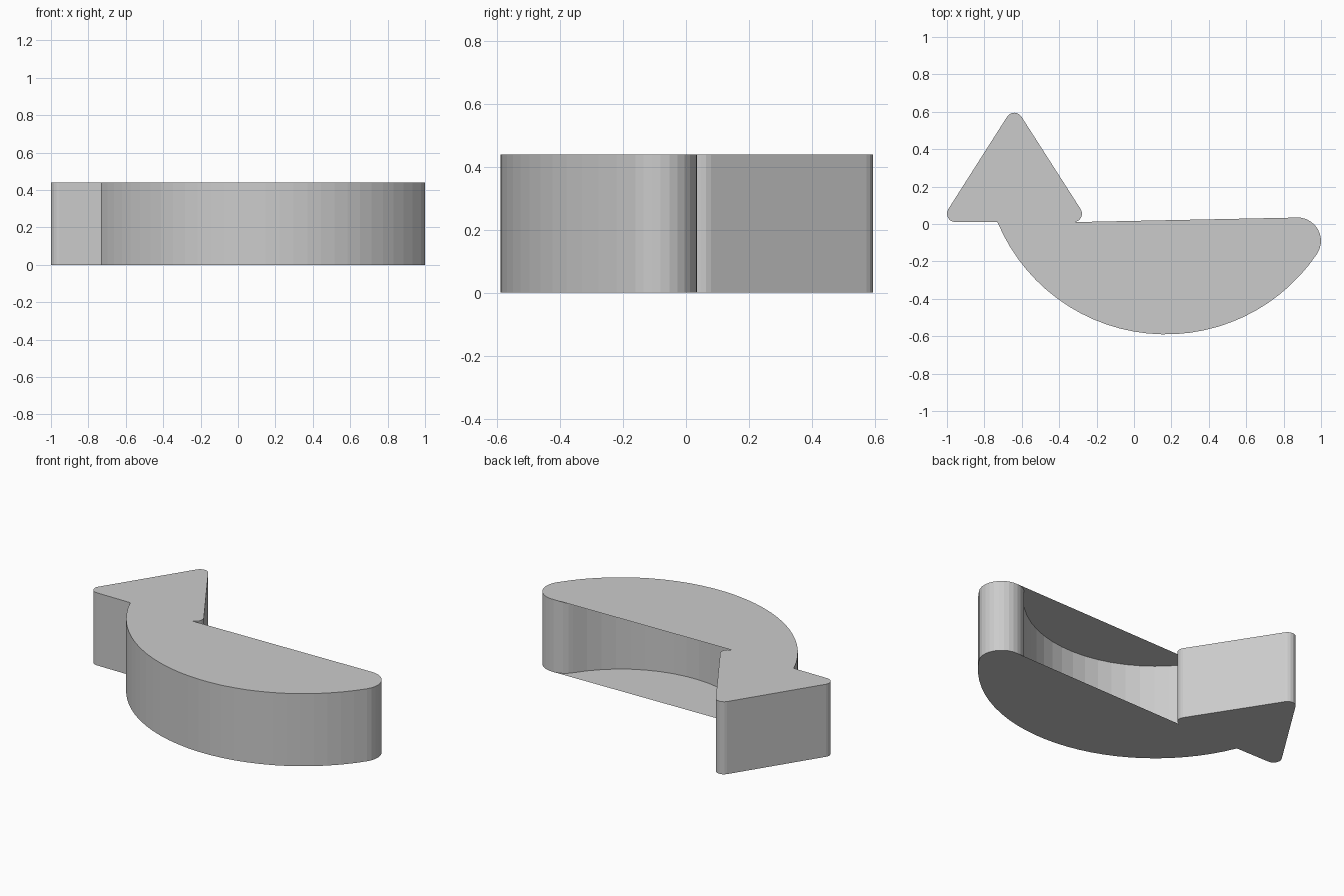
import bpy, bmesh
from math import cos, sin, radians, atan2, pi
from mathutils import Vector

if "Cube" in bpy.data.objects:
    bpy.data.objects.remove(bpy.data.objects["Cube"], do_unlink=True)

HEIGHT = 0.44
CENTRE = Vector((0.17, 0.385))
OUTER, INNER = 0.975, 0.725
MID = (OUTER + INNER) / 2


def arc(centre, radius, start, end, steps):
    """Points along an arc, angles in radians."""
    angles = [start + (end - start) * i / steps for i in range(steps + 1)]
    return [Vector((centre[0] + radius * cos(a), centre[1] + radius * sin(a))) for a in angles]


def angle_at_height(radius, y):
    """Angle on the left of the band where it meets the arrow head."""
    s = (y - CENTRE.y) / radius
    return atan2(s, -(1 - s * s) ** 0.5) + 2 * pi


# Arrow head with rounded corners, from its lower right round to its lower left
r = 0.045
base = 0.01
lean = radians(32)
head = arc((-0.323, base + r), r, -pi / 2, lean, 6)
head += arc((-0.64, 0.595 - r), r, lean, pi - lean, 6)
head += arc((-0.955, base + r), r, pi - lean, 3 * pi / 2, 6)

# Curved band: outer side, round tail, inner side
tail = 2 * pi - radians(34)
outer_side = arc(CENTRE, OUTER, angle_at_height(OUTER, base), tail, 28)
tail_centre = CENTRE + Vector((cos(tail), sin(tail))) * MID
round_end = arc(tail_centre, (OUTER - INNER) / 2, tail, tail + pi, 14)[1:-1]
inner_side = arc(CENTRE, INNER, tail, angle_at_height(INNER, base), 18)

# The cover plates run straight across the hollow behind the band
top_of_tail = max(range(len(round_end)), key=lambda i: round_end[i].y)
outline = head + outer_side + round_end + inner_side
plate_count = len(head) + len(outer_side) + top_of_tail + 1

bm = bmesh.new()
low = [bm.verts.new((p.x, p.y, 0)) for p in outline]
high = [bm.verts.new((p.x, p.y, HEIGHT)) for p in outline]
n = len(outline)
for i in range(n):
    j = (i + 1) % n
    bm.faces.new((low[i], low[j], high[j], high[i]))
bm.faces.new(high[:plate_count])
bm.faces.new(low[:plate_count][::-1])

mesh = bpy.data.meshes.new("curved_arrow")
bm.to_mesh(mesh)
bm.free()
arrow = bpy.data.objects.new("curved_arrow", mesh)
bpy.context.collection.objects.link(arrow)

# Plain grey
grey = bpy.data.materials.new("light_grey")
grey.use_nodes = True
colour = (0.6, 0.6, 0.6, 1)
grey.diffuse_color = colour
grey.node_tree.nodes["Principled BSDF"].inputs["Base Color"].default_value = colour
mesh.materials.append(grey)
